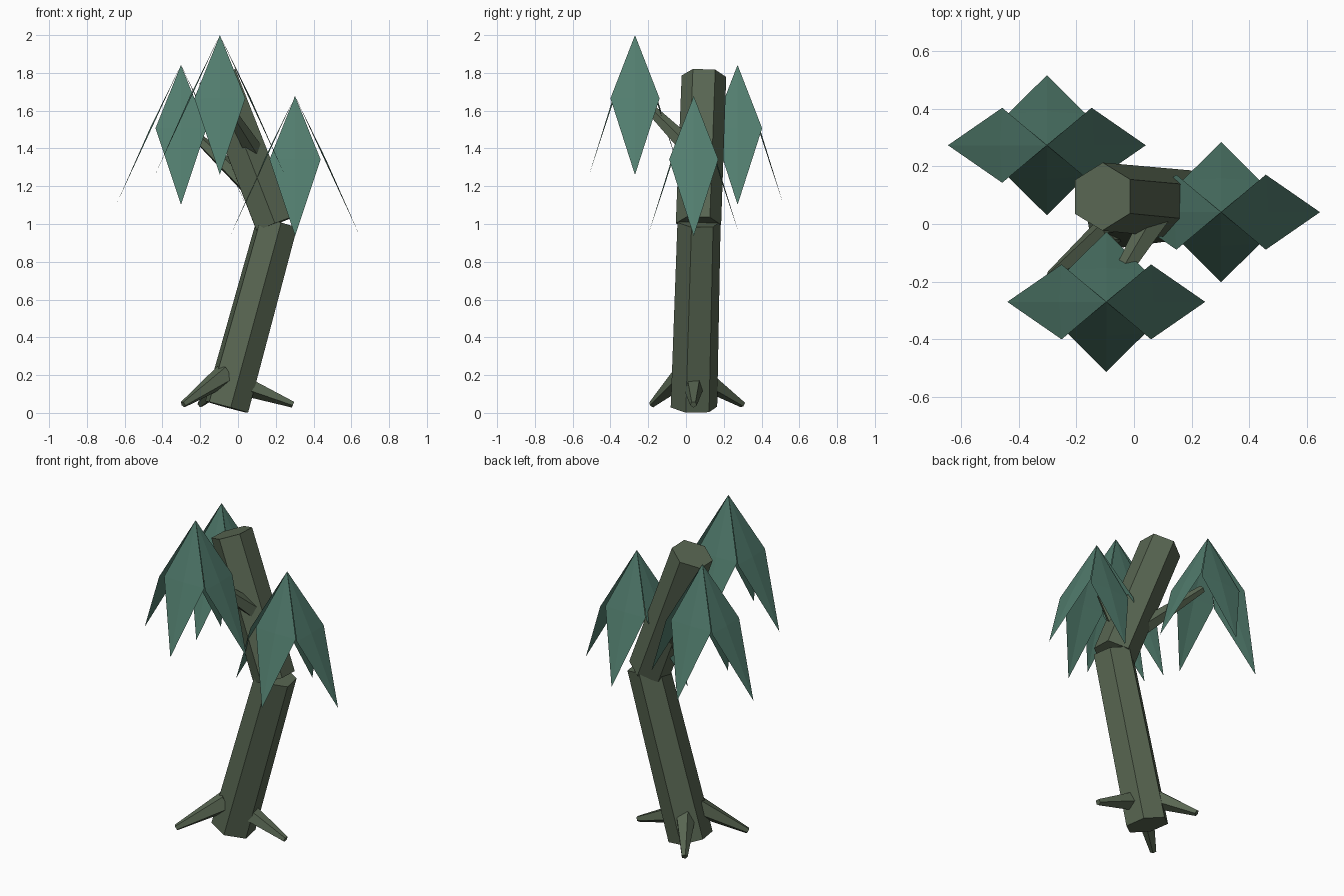
import bpy, bmesh, math
from mathutils import Vector

if "Cube" in bpy.data.objects:
    bpy.data.objects.remove(bpy.data.objects["Cube"])


def material(name, rgb):
    m = bpy.data.materials.new(name)
    m.diffuse_color = (*rgb, 1)
    m.use_nodes = True
    m.node_tree.nodes["Principled BSDF"].inputs["Base Color"].default_value = m.diffuse_color
    return m


BARK = material("dark bark", (0.098, 0.133, 0.084))
LEAF = material("teal leaf", (0.084, 0.205, 0.156))


def finish(name, bm, mat):
    me = bpy.data.meshes.new(name)
    bm.to_mesh(me)
    bm.free()
    me.materials.append(mat)
    ob = bpy.data.objects.new(name, me)
    bpy.context.collection.objects.link(ob)
    return ob


def limb(name, a, b, r1, r2, sides, yaw):
    """Tapered prism from a to b, with its first corner at angle yaw."""
    a, b = Vector(a), Vector(b)
    q = Vector((0, 0, 1)).rotation_difference((b - a).normalized())
    bm = bmesh.new()
    rings = []
    for centre, r in ((a, r1), (b, r2)):
        ring = []
        for i in range(sides):
            t = math.radians(yaw) + math.tau * i / sides
            ring.append(bm.verts.new(centre + q @ Vector((r * math.cos(t), r * math.sin(t), 0))))
        rings.append(ring)
    lo, hi = rings
    for i in range(sides):
        j = (i + 1) % sides
        bm.faces.new((lo[i], lo[j], hi[j], hi[i]))
    bm.faces.new(lo[::-1])
    bm.faces.new(hi)
    return finish(name, bm, BARK)


# Trunk: two leaning hexagonal sections
limb("lower_trunk", (-0.06, 0.042, 0.031), (0.208, 0.069, 1.01), 0.125, 0.116, 6, 40)
limb("upper_trunk", (0.196, 0.066, 1.0), (-0.109, 0.095, 1.782), 0.12, 0.118, 6, 30)

# Roots
limb("root_right", (0.0, 0.04, 0.16), (0.292, 0.04, 0.045), 0.062, 0.018, 5, 0)
limb("root_front", (-0.07, -0.01, 0.20), (-0.29, -0.18, 0.045), 0.062, 0.018, 5, 0)
limb("root_back", (-0.05, 0.08, 0.19), (-0.2, 0.3, 0.045), 0.062, 0.018, 5, 0)

# Branches reaching up into each leaf cluster
limb("branch_front", (0.10, 0.06, 1.36), (-0.09, -0.25, 1.67), 0.055, 0.022, 5, 0)
limb("branch_back", (0.11, 0.06, 1.15), (-0.28, 0.25, 1.52), 0.055, 0.022, 5, 0)
limb("branch_right", (0.09, 0.06, 1.08), (0.28, 0.045, 1.37), 0.055, 0.022, 5, 0)


# Leaf clusters: four drooping diamond leaves, longer along x than y
def leaf_cluster(name, apex):
    apex = Vector(apex)
    bm = bmesh.new()
    for k in range(4):
        d = Vector(((1, 0, 0), (0, 1, 0), (-1, 0, 0), (0, -1, 0))[k])
        s = Vector((-d.y, d.x, 0))
        reach, half, mid = (0.343, 0.13, 0.155) if k % 2 == 0 else (0.243, 0.135, 0.109)
        down = lambda z: Vector((0, 0, -z))
        top, rt, tip, lt, rib = [bm.verts.new(apex + p) for p in (
            Vector(), d * mid - s * half + down(0.335), d * reach + down(0.74),
            d * mid + s * half + down(0.335), d * (mid + 0.008) + down(0.333))]
        for u, v in ((top, rt), (rt, tip), (tip, lt), (lt, top)):
            bm.faces.new((rib, u, v))
    for f in bm.faces:
        f.normal_update()
        if f.normal.z < 0:
            f.normal_flip()
    return finish(name, bm, LEAF)


leaf_cluster("leaves_front", (-0.096, -0.27, 2.0))
leaf_cluster("leaves_back", (-0.302, 0.273, 1.842))
leaf_cluster("leaves_right", (0.302, 0.041, 1.677))
